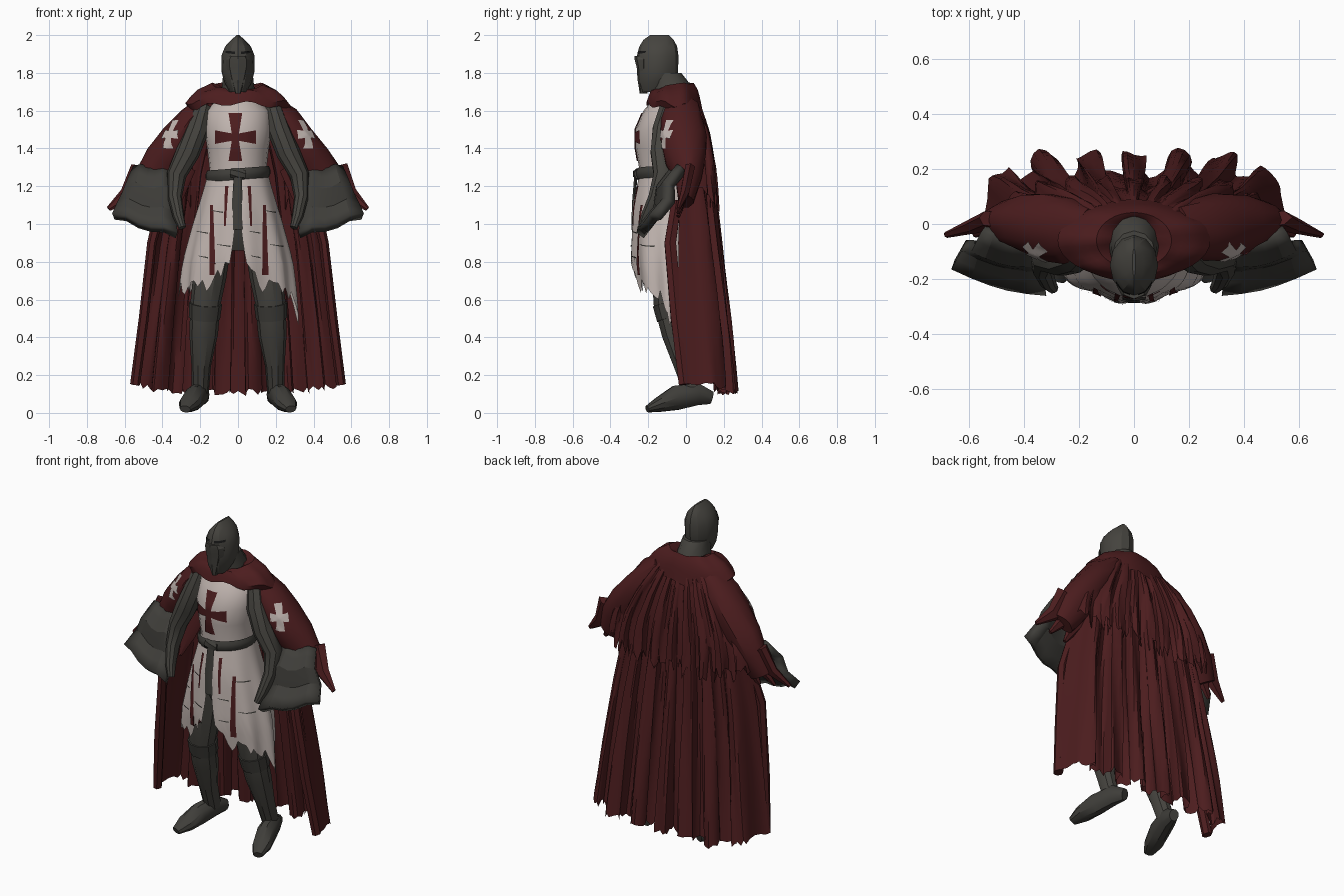
import bpy, bmesh, random
from math import sin, cos, pi, exp
from mathutils import Vector
from mathutils.bvhtree import BVHTree

random.seed(4)
cube = bpy.data.objects.get("Cube")
if cube:
    bpy.data.objects.remove(cube)


def material(name, *rgb):
    m = bpy.data.materials.new(name)
    m.use_nodes = True
    m.diffuse_color = (*rgb, 1)
    bsdf = m.node_tree.nodes["Principled BSDF"]
    bsdf.inputs["Base Color"].default_value = (*rgb, 1)
    bsdf.inputs["Roughness"].default_value = 0.9
    return m


RED = material("dark red cloth", 0.072, 0.012, 0.013)
STEEL = material("dark grey steel", 0.06, 0.057, 0.049)
LEATHER = material("grey leather", 0.05, 0.048, 0.042)
WHITE = material("dirty white cloth", 0.53, 0.46, 0.43)
BLACK = material("black slit", 0.008, 0.008, 0.008)


def build(name, verts, faces, mat, angle=0.6):
    me = bpy.data.meshes.new(name)
    me.from_pydata([tuple(v) for v in verts], [], faces)
    bm = bmesh.new()
    bm.from_mesh(me)
    bmesh.ops.remove_doubles(bm, verts=bm.verts, dist=0.0005)
    bmesh.ops.recalc_face_normals(bm, faces=bm.faces)
    bm.to_mesh(me)
    bm.free()
    me.materials.append(mat)
    ob = bpy.data.objects.new(name, me)
    bpy.context.collection.objects.link(ob)
    bpy.ops.object.select_all(action='DESELECT')
    ob.select_set(True)
    bpy.context.view_layer.objects.active = ob
    bpy.ops.object.shade_smooth_by_angle(angle=angle)
    return ob


def sheet(name, f, nu, nv, mat, angle=0.6):
    """Grid surface from f(u, v), both running 0 to 1."""
    verts = [f(i / nu, j / nv) for j in range(nv + 1) for i in range(nu + 1)]
    w = nu + 1
    faces = [(j * w + i, j * w + i + 1, (j + 1) * w + i + 1, (j + 1) * w + i)
             for j in range(nv) for i in range(nu)]
    return build(name, verts, faces, mat, angle)


def stack(rings, n, name, mat, angle=0.6):
    verts = [p for r in rings for p in r]
    faces = [(k * n + i, k * n + (i + 1) % n, (k + 1) * n + (i + 1) % n, (k + 1) * n + i)
             for k in range(len(rings) - 1) for i in range(n)]
    faces += [tuple(range(n)), tuple(range(len(verts) - n, len(verts)))]
    return build(name, verts, faces, mat, angle)


def loft(name, rows, mat, n=16, angle=0.6):
    """Level rings given as (z, centre y, half width, half depth)."""
    rings = [[(rx * sin(2 * pi * i / n), cy - ry * cos(2 * pi * i / n), z) for i in range(n)]
             for z, cy, rx, ry in rows]
    return stack(rings, n, name, mat, angle)


def tube(name, path, mat, s=1, n=10, rough=0.0):
    """Limb along (x, y, z, width radius, depth radius), s mirrors it."""
    pts = [Vector(p[:3]) for p in path]
    rings = []
    for k, p in enumerate(path):
        d = (pts[min(k + 1, len(pts) - 1)] - pts[max(k - 1, 0)]).normalized()
        b = d.cross(Vector((1, 0, 0))).normalized()
        a = b.cross(d)
        ring = []
        for i in range(n):
            t = 2 * pi * i / n
            g = 1 + random.uniform(-rough, rough)
            q = pts[k] + a * cos(t) * p[3] * g + b * sin(t) * p[4] * g
            ring.append((s * q.x, q.y, q.z))
        rings.append(ring)
    return stack(rings, n, name, mat)


def prof(x, table):
    for (a, p), (b, q) in zip(table, table[1:]):
        if x <= b:
            return p + (q - p) * max(0, (x - a) / (b - a))
    return table[-1][1]


def decal(name, target, quads, centre, aim, mat):
    """Thin painted patches: flat quads (a, b) cast along aim on to the target."""
    me = target.data
    tree = BVHTree.FromPolygons([v.co for v in me.vertices], [p.vertices for p in me.polygons])
    aim, centre = Vector(aim).normalized(), Vector(centre)
    side = aim.cross(Vector((0, 0, 1))).normalized()
    up = side.cross(aim)
    verts, faces, m = [], [], 6
    for q in quads:
        c = [Vector(p) for p in q]
        o = len(verts)
        for j in range(m + 1):
            for i in range(m + 1):
                p = c[0].lerp(c[1], i / m).lerp(c[3].lerp(c[2], i / m), j / m)
                start = centre + side * p.x + up * p.y - aim * 0.5
                hit = tree.ray_cast(start, aim)[0]
                verts.append((hit or start + aim * 0.5) - aim * 0.006)
        faces += [(o + j * 7 + i, o + j * 7 + i + 1, o + j * 7 + i + 8, o + j * 7 + i + 7)
                  for j in range(m) for i in range(m)]
    return build(name, verts, faces, mat)


def cross(size, inner, tip, tall=1.0):
    arms = []
    for dx, dy in ((1, 0), (0, 1), (-1, 0), (0, -1)):
        l = size * (tall if dy else 1)
        arms.append([(dx * r - dy * w, dy * r + dx * w) for r, w in
                     ((0, -inner), (l, -tip), (l, tip), (0, inner))])
    return arms


# Helmet with ridged crown, beaked visor and eye slits
helmet = loft("helmet", [(1.70, -.175, .045, .06), (1.75, -.16, .072, .095), (1.80, -.15, .086, .108),
              (1.89, -.15, .088, .11), (1.94, -.147, .068, .10), (1.975, -.145, .036, .08),
              (2.0, -.14, .006, .05)], STEEL, 12, 0.5)
loft("visor", [(1.69, -.225, .014, .02), (1.77, -.225, .045, .032), (1.83, -.225, .062, .036),
               (1.87, -.225, .064, .047), (1.89, -.225, .05, .048)], STEEL, 8, 0.3)
decal("eye_slits", helmet, [[(s * .015, -.006), (s * .065, .0), (s * .065, .012), (s * .015, .008)]
                            for s in (1, -1)], (0, -.15, 1.905), (0, 1, 0), BLACK)
loft("neck_guard", [(1.58, -.07, .11, .10), (1.68, -.075, .10, .115), (1.73, -.08, .085, .11),
                    (1.80, -.11, .078, .085)], STEEL, 12)

# Torso with painted chest cross
torso = loft("tabard_chest", [(1.20, -.10, .165, .15), (1.28, -.10, .15, .145), (1.40, -.105, .163, .162),
             (1.50, -.10, .178, .168), (1.60, -.085, .17, .14), (1.66, -.075, .11, .10)], WHITE, 20)
decal("chest_cross", torso, cross(.108, .016, .036, 1.17), (-.014, -.1, 1.46), (0, 1, 0), RED)
loft("hip_armour", [(.86, -.09, .12, .08), (1.0, -.10, .19, .13), (1.22, -.10, .145, .135)], LEATHER)

# Tattered skirt in two panels, open at the front and back
RX = [(.4, .31), (.65, .30), (.8, .285), (1.0, .235), (1.15, .19), (1.28, .155)]
RY = [(.4, .14), (.65, .17), (.8, .19), (1.1, .185), (1.28, .148)]
for s, side in ((1, "left"), (-1, "right")):
    hem = [random.uniform(-.05, .05) for _ in range(29)]

    def skirt(u, v):
        t = (.02 + .13 * v * v) * (1 - u) + .74 * pi * u
        low = .66 + .16 * exp(-(u / .1) ** 2) + hem[round(u * 28)]
        if s > 0:
            low -= .17 * exp(-((u - .66) / .12) ** 2)
        z = 1.28 + (low - 1.28) * v
        k = 1 + .05 * v * sin(t * 9)
        return (s * prof(z, RX) * k * sin(t), -.095 - prof(z, RY) * k * cos(t), z)

    panel = sheet(side + "_skirt_panel", skirt, 28, 9, WHITE)
    decal(side + "_skirt_stripes", panel,
          [[(-.012, -.20), (.022, -.20), (.008, .17), (-.008, .17)],
           [(-s * .07 - .005, .06), (-s * .07 + .005, .06), (-s * .08 + .009, .27), (-s * .08 - .009, .27)]],
          (s * .14, -.1, .93), (0, 1, 0), RED)
    # Dark tears running across the cloth
    decal(side + "_skirt_tears", panel,
          [[(a, z), (a + w, z - .012), (a + w, z - .005), (a, z + .003)]
           for a, z, w in ((-.08, .03, .06), (.03, -.04, .07), (-.07, -.1, .05), (.0, .14, .06))],
          (s * .14, -.1, .93), (0, 1, 0), LEATHER)

# Belt, buckle and hanging strap
sheet("belt", lambda u, v: ((.163 + .01 * sin(pi * v)) * sin(2 * pi * u),
      -.10 - (.157 + .012 * sin(pi * v)) * cos(2 * pi * u), 1.235 + .06 * v + .012 * sin(2 * pi * u)),
      24, 3, LEATHER)
tube("belt_knot", [(-.04, -.26, 1.27, .025, .015), (.0, -.262, 1.265, .03, .02),
                   (.04, -.26, 1.26, .025, .015)][::-1], LEATHER, n=6)
tube("belt_strap", [(.0, -.265, 1.26, .022, .01), (-.005, -.278, 1.1, .028, .01),
                    (.0, -.28, .97, .038, .01)], LEATHER, n=6)

for s, side in ((1, "left"), (-1, "right")):
    # Legs and feet
    tube(side + "_leg", [(.12, -.09, 1.0, .1, .1), (.15, -.10, .72, .088, .085), (.172, -.10, .58, .08, .075),
         (.182, -.06, .42, .076, .072), (.195, -.01, .25, .052, .056), (.2, .04, .10, .045, .05)], STEEL, s)
    tube(side + "_boot_top", [(.172, -.10, .58, .088, .081), (.178, -.08, .50, .083, .079)], LEATHER, s)
    tube(side + "_foot", [(.18, .135, .08, .028, .035), (.20, .06, .10, .05, .062), (.23, -.05, .08, .056, .068),
         (.26, -.14, .045, .056, .042), (.28, -.205, .02, .03, .019)], LEATHER, s)
    # Armoured arm and hand
    tube(side + "_arm", [(.18, -.08, 1.62, .05, .06), (.215, -.115, 1.50, .062, .065), (.265, -.13, 1.38, .063, .06),
         (.325, -.12, 1.26, .052, .055), (.335, -.16, 1.14, .038, .042), (.315, -.21, 1.04, .03, .03),
         (.295, -.235, .98, .02, .02)], STEEL, s)
    # Draped upper sleeve with cross patch
    sleeve = tube(side + "_sleeve", [(.16, -.03, 1.63, .06, .09), (.24, -.025, 1.55, .085, .115),
                  (.31, -.015, 1.45, .10, .12), (.39, .0, 1.34, .11, .105), (.46, .01, 1.23, .10, .07),
                  (.52, .0, 1.12, .07, .04)], RED, s, 14, .08)
    decal(side + "_sleeve_cross", sleeve, cross(.05, .016, .024, 1.5), (s * .28, -.04, 1.475),
          (-s * .76, .65, 0), WHITE)
    # Wide stiff cuff
    corners = [Vector(c) for c in ((.36, -.06, 1.29), (.545, -.03, 1.29), (.66, -.13, 1.04), (.325, -.225, .94))]

    def cuff(u, v):
        p = corners[0].lerp(corners[1], u).lerp(corners[3].lerp(corners[2], u), v)
        p.y += .018 * cos(v * 3 * pi) - .02 * sin(pi * u)
        p.z += .012 * sin(u * 3 * pi)
        return (s * p.x, p.y, p.z)

    ob = sheet(side + "_cuff", cuff, 5, 6, LEATHER, 0.3)
    mod = ob.modifiers.new("thickness", 'SOLIDIFY')
    mod.thickness, mod.offset = .05, 0
    # Torn cloth tails behind the cuff
    for k in range(4):
        x = .33 + .085 * k
        tube(side + "_sleeve_tail_%d" % (k + 1), [(x - .06, .02, 1.30, .05, .03), (x, -.01, 1.16, .045, .025),
             (x + .04 + .02 * k, -.04, 1.02 + .02 * k, .012, .01)], RED, s, 6, .15)
    # Forward edge of the cape, hanging clear of the folds
    tube(side + "_cape_edge", [(.40, -.05, 1.12, .03, .03), (.455, -.085, .9, .025, .035),
         (.50, -.05, .5, .028, .035), (.545, -.01, .15, .025, .03)], RED, s, 6, .1)

# Thick hood collar on the shoulders, lower at the front
sheet("hood_collar", lambda u, v: (
      prof(v, [(0, .08), (.3, .14), (.65, .235), (.85, .28), (1, .25)]) * sin(2 * pi * u),
      -.06 - prof(v, [(0, .08), (.65, .13), (1, .15)]) * cos(2 * pi * u),
      prof(v, [(0, 1.72), (.25, 1.75), (.6, 1.70), (1, 1.59)]) - .065 * max(0, cos(2 * pi * u)) * (1 - .9 * v)
      + .055 * v * max(0, cos(2 * pi * u)) + .012 * sin(14 * pi * u) * v), 36, 7, RED)


def cloak(name, top, bottom, width, back, drop, folds, depth, ragged, nu, nv):
    """Folded hanging cloth; width, back and drop are profiles over height."""
    hem = [random.uniform(0, ragged) for _ in range(nu + 1)]

    def f(u, v):
        k = 2 * u - 1
        z = top + (bottom + hem[round(u * nu)] + .06 * k ** 4 - top) * v
        a = depth * min(1, .2 + v)
        wave = cos(2 * pi * folds * k) + .35 * sin(5.3 * pi * folds * k + 4 * v)
        x = prof(z, width) * k + a * .5 * sin(4 * pi * folds * k) * (1 - k ** 8)
        return (x, prof(z, back) - prof(z, drop) * abs(k) ** 7 - a * (1 - wave), z)

    return sheet(name, f, nu, nv, RED)


# Long cape and the shorter mantle over it
cloak("cape", 1.64, .09, [(.1, .575), (.5, .525), (.9, .465), (1.3, .38), (1.64, .2)],
      [(.1, .265), (.4, .24), (.8, .195), (1.2, .15), (1.5, .10), (1.64, .055)],
      [(.1, .18), (.9, .17), (1.6, .12)], 3.45, .042, .04, 112, 12)
cloak("mantle", 1.69, 1.05, [(1.05, .50), (1.2, .50), (1.32, .47), (1.45, .39), (1.6, .27), (1.7, .17)],
      [(1.05, .175), (1.3, .155), (1.5, .12), (1.62, .08), (1.7, .03)],
      [(1.05, .13), (1.7, .11)], 4.5, .022, .11, 96, 8)
